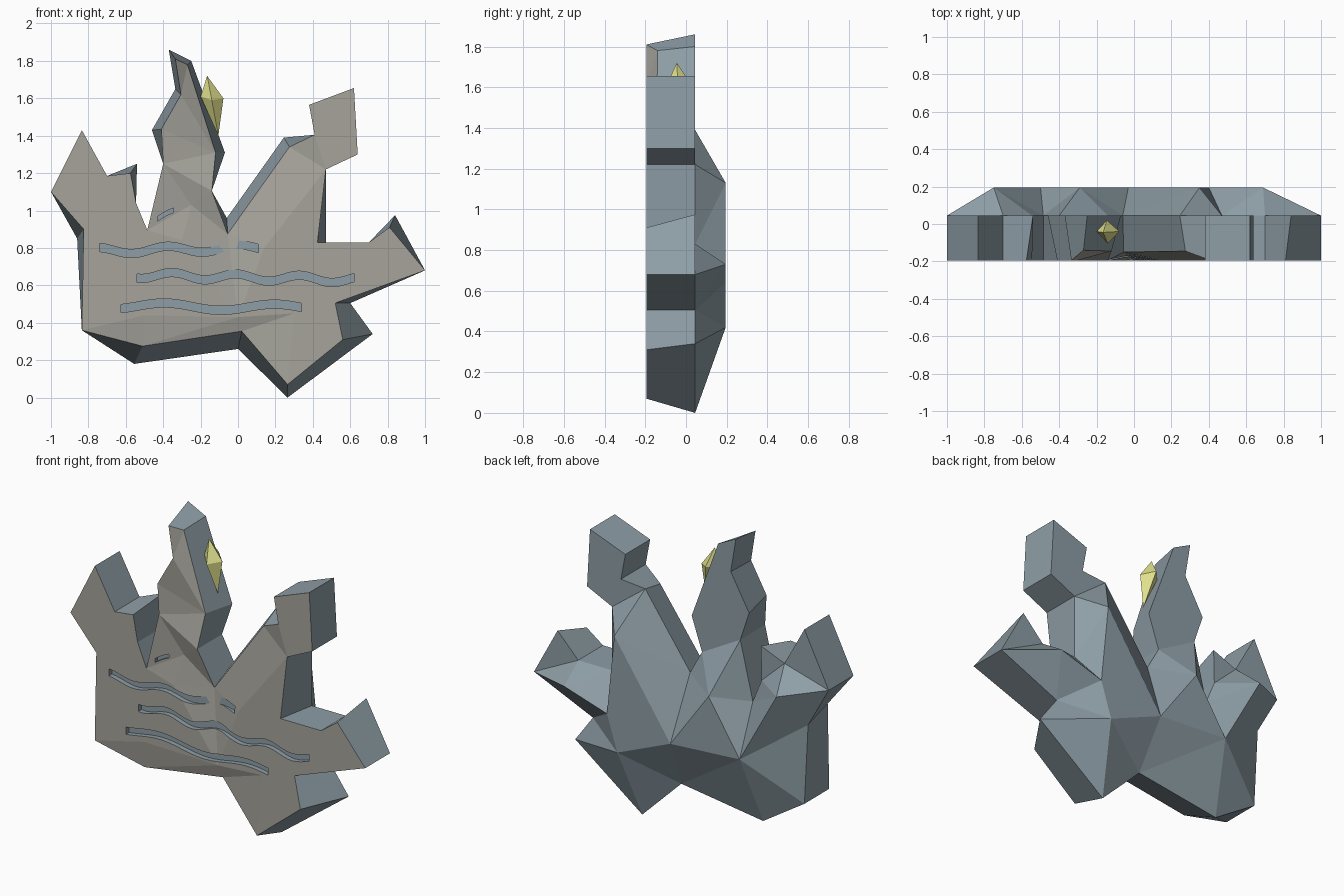
import bpy, bmesh, math
from mathutils import Vector
from mathutils.geometry import delaunay_2d_cdt

if "Cube" in bpy.data.objects:
    bpy.data.objects.remove(bpy.data.objects["Cube"])

FRONT, MID, BACK = -0.195, 0.045, 0.195


def material(name, rgb):
    m = bpy.data.materials.new(name)
    m.diffuse_color = (*rgb, 1)
    m.use_nodes = True
    m.node_tree.nodes["Principled BSDF"].inputs["Base Color"].default_value = m.diffuse_color
    return m


rock = material("rock", (0.27, 0.34, 0.38))
face_stone = material("face_stone", (0.38, 0.37, 0.33))
yellow = material("yellow", (0.75, 0.75, 0.27))


def make_object(name, bm, mats):
    bmesh.ops.recalc_face_normals(bm, faces=bm.faces)
    me = bpy.data.meshes.new(name)
    bm.to_mesh(me)
    bm.free()
    for m in mats:
        me.materials.append(m)
    ob = bpy.data.objects.new(name, me)
    bpy.context.collection.objects.link(ob)
    return ob


# Outline (x, z) of the rock slab at its middle depth
outline = [(-1, 1.1), (-.835, 1.43), (-.7, 1.185), (-.54, 1.25), (-.545, 1.04),
           (-.485, .895), (-.4, 1.25), (-.46, 1.43), (-.335, 1.65), (-.37, 1.86),
           (-.25, 1.8), (-.07, 1.31), (-.14, 1.105), (-.06, .96), (.245, 1.39),
           (.41, 1.405), (.38, 1.565), (.62, 1.655), (.64, 1.3), (.47, 1.22),
           (.47, .83), (.7, .83), (.84, .975), (1, .68), (.6, .505), (.72, .34),
           (.265, 0), (0, .26), (-.555, .18), (-.835, .36), (-.86, .85)]
# Corners which shift on the front face: index -> (x, z, y)
shifted = {3: (-.575, 1.2, FRONT), 7: (-.41, 1.435, FRONT), 8: (-.305, 1.62, FRONT),
           9: (-.335, 1.81, FRONT), 10: (-.27, 1.78, -.14), 11: (-.12, 1.31, -.145),
           13: (-.055, .875, -.15), 14: (.275, 1.34, -.145), 20: (.425, .83, FRONT),
           22: (.81, .91, FRONT), 24: (.52, .505, FRONT), 25: (.56, .31, FRONT),
           26: (.265, .07, FRONT), 27: (.02, .355, -.175), 28: (-.51, .275, -.175),
           30: (-.825, .9, FRONT)}
# Ridge points of the faceted back, and the ridges between them
ridge = [(.33, .42), (-.03, .57), (-.5, .6), (-.75, 1.05), (-.29, .93),
         (.35, 1.13), (.69, .73), (.4, .64)]
ridge_lines = [(0, 1), (1, 2), (2, 3), (1, 4), (2, 4), (0, 7), (7, 6), (7, 5), (1, 5), (1, 7)]
# Inner points of the slightly uneven front
inner = [(-.3, .84, FRONT), (.14, .8, FRONT), (-.5, .44, FRONT), (0, .43, FRONT),
         (.3, .45, FRONT), (-.25, 1.03, -.165)]

n = len(outline)
bm = bmesh.new()


def cap(ring, inside, lines, mat):
    """Triangulate a ring with inner points; returns the ring vertices."""
    pts = ring + inside
    vs = [bm.verts.new((x, y, z)) for x, z, y in pts]
    res = delaunay_2d_cdt([Vector(p[:2]) for p in pts],
                          [(a + n, b + n) for a, b in lines], [list(range(n))], 1, 1e-5)
    for f in res[2]:
        bm.faces.new([vs[res[3][i][0]] for i in f]).material_index = mat
    return vs[:n]


back_ring = cap([(x, z, MID) for x, z in outline], [(x, z, BACK) for x, z in ridge], ridge_lines, 0)
front_ring = cap([shifted.get(i, (x, z, FRONT)) for i, (x, z) in enumerate(outline)], inner, [], 1)
for i in range(n):
    j = (i + 1) % n
    bm.faces.new((back_ring[i], back_ring[j], front_ring[j], front_ring[i]))
body = make_object("rock_body", bm, [rock, face_stone])

# Wavy grooves: x start, x end, z start, z end, crest x, wave length
waves = [(-.74, .11, .785, .8, -.376, .38), (-.54, .62, .655, .63, -.35, .34),
         (-.625, .34, .49, .48, -.39, .59), (-.43, -.345, .945, .985, -.37, .4)]
bm = bmesh.new()
for x0, x1, z0, z1, crest, length in waves:
    steps = max(4, round((x1 - x0) / .03))
    rings = []
    for k in range(steps + 1):
        t = k / steps
        x = x0 + (x1 - x0) * t
        z = z0 + (z1 - z0) * t + .018 * math.cos((x - crest) / length * math.tau)
        h = .022 if x1 - x0 > .2 else .012
        rings.append([bm.verts.new((x, y, z + s)) for y, s in
                      ((-.25, -h), (-.25, h), (-.165, h), (-.165, -h))])
    for a, b in zip(rings, rings[1:]):
        for i in range(4):
            j = (i + 1) % 4
            bm.faces.new((a[i], a[j], b[j], b[i]))
    bm.faces.new(rings[0])
    bm.faces.new(rings[-1])
cutter = make_object("groove_cutter", bm, [rock])
cutter.hide_render = True

mod = body.modifiers.new("grooves", 'BOOLEAN')
mod.operation = 'DIFFERENCE'
mod.solver = 'EXACT'
mod.object = cutter
bpy.context.view_layer.objects.active = body
bpy.ops.object.modifier_apply(modifier=mod.name)
bpy.data.objects.remove(cutter)

# Small crystal beside the tall spike
bm = bmesh.new()
for p in [(-.165, -.045, 1.72), (-.105, -.045, 1.40), (-.2, -.04, 1.61),
          (-.078, -.04, 1.6), (-.14, -.105, 1.59), (-.145, .02, 1.62)]:
    bm.verts.new(p)
bmesh.ops.convex_hull(bm, input=bm.verts)
make_object("crystal", bm, [yellow])
